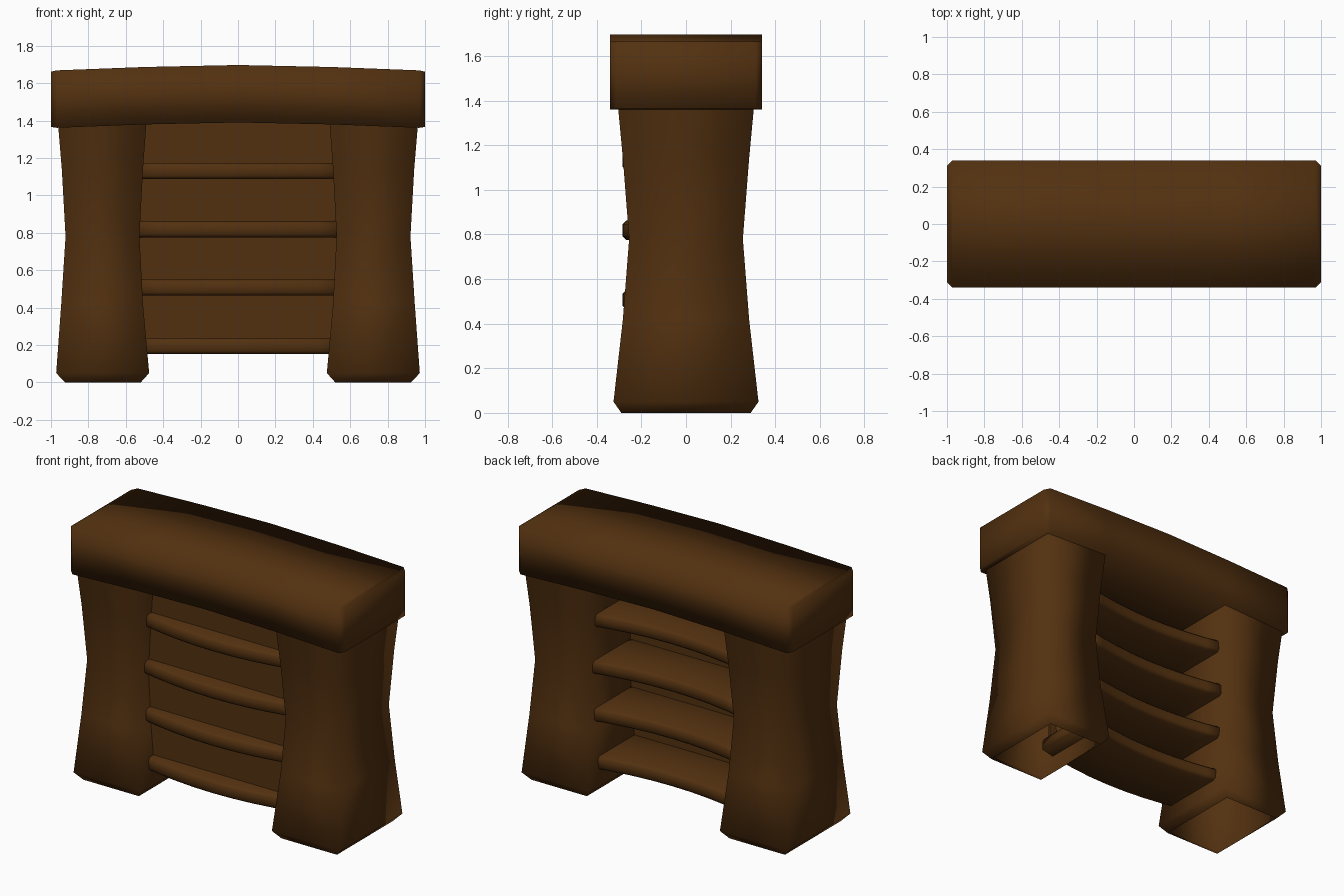
import bpy
import bmesh

cube = bpy.data.objects.get("Cube")
if cube:
    bpy.data.objects.remove(cube, do_unlink=True)

wood = bpy.data.materials.new("dark_brown_wood")
wood.use_nodes = True
brown = (0.085, 0.03, 0.005, 1)
wood.diffuse_color = brown
bsdf = wood.node_tree.nodes["Principled BSDF"]
bsdf.inputs["Base Color"].default_value = brown
bsdf.inputs["Roughness"].default_value = 0.8


def loft(name, rings, capped=True):
    """Skin a row of equal-length point rings into one smooth object."""
    bm = bmesh.new()
    loops = [[bm.verts.new(p) for p in ring] for ring in rings]
    n = len(loops[0])
    for a, b in zip(loops, loops[1:]):
        for i in range(n):
            j = (i + 1) % n
            bm.faces.new((a[i], a[j], b[j], b[i]))
    if capped:
        bm.faces.new(loops[0])
        bm.faces.new(loops[-1])
    bmesh.ops.recalc_face_normals(bm, faces=bm.faces)
    for f in bm.faces:
        f.smooth = True
    mesh = bpy.data.meshes.new(name)
    bm.to_mesh(mesh)
    bm.free()
    mesh.materials.append(wood)
    obj = bpy.data.objects.new(name, mesh)
    bpy.context.collection.objects.link(obj)
    return obj


# Waisted hollow pillars: height, inner x, outer x, half depth
pillar_profile = [
    (0, 0.52, 0.925, 0.29), (0.05, 0.475, 0.972, 0.325),
    (0.42, 0.508, 0.945, 0.283), (0.78, 0.527, 0.922, 0.255),
    (1.14, 0.508, 0.942, 0.283), (1.45, 0.485, 0.968, 0.312),
]
for name, s in (("left_pillar", 1), ("right_pillar", -1)):
    loft(name, [[(s * a, -d, z), (s * b, -d, z), (s * b, d, z), (s * a, d, z)]
                for z, a, b, d in pillar_profile], capped=False)

# Arched top slab with chamfered ends
slab = []
for x in (-1, -0.97, -0.5, 0, 0.5, 0.97, 1):
    rise = 0.03 * (1 - abs(x) ** 1.5)
    end = abs(x) == 1
    d = 0.312 if end else 0.34
    lo, hi = 1.36 + rise, 1.667 + rise
    if end:
        lo, hi = lo + 0.006, hi - 0.006
    slab.append([(x, -d, lo), (x, d, lo), (x, d, hi), (x, -d, hi)])
loft("top_slab", slab)

# Bowed shelves with softened edges
HALF, THICK, SOFT = 0.57, 0.043, 0.016
FRONT, BACK, BOW = -0.215, 0.235, 0.07
section = [
    (FRONT + SOFT, -THICK), (BACK - SOFT, -THICK), (BACK, SOFT - THICK), (BACK, THICK - SOFT),
    (BACK - SOFT, THICK), (FRONT + SOFT, THICK), (FRONT, THICK - SOFT), (FRONT, SOFT - THICK),
]
for k in range(4):
    z0 = 0.195 + 0.312 * k
    rings = []
    for i in range(9):
        t = i / 4 - 1
        shift = -BOW * (1 - t * t)
        rings.append([(t * HALF, y + shift, z0 + z) for y, z in section])
    loft(f"shelf_{k + 1}", rings)

# Thin upright panel behind the shelf fronts
loft("upright_panel", [[(x, -0.18, 0.18), (x, -0.165, 0.18), (x, -0.165, 1.43), (x, -0.18, 1.43)]
                       for x in (-0.55, 0.55)])
for p in bpy.data.objects["upright_panel"].data.polygons:
    p.use_smooth = False
